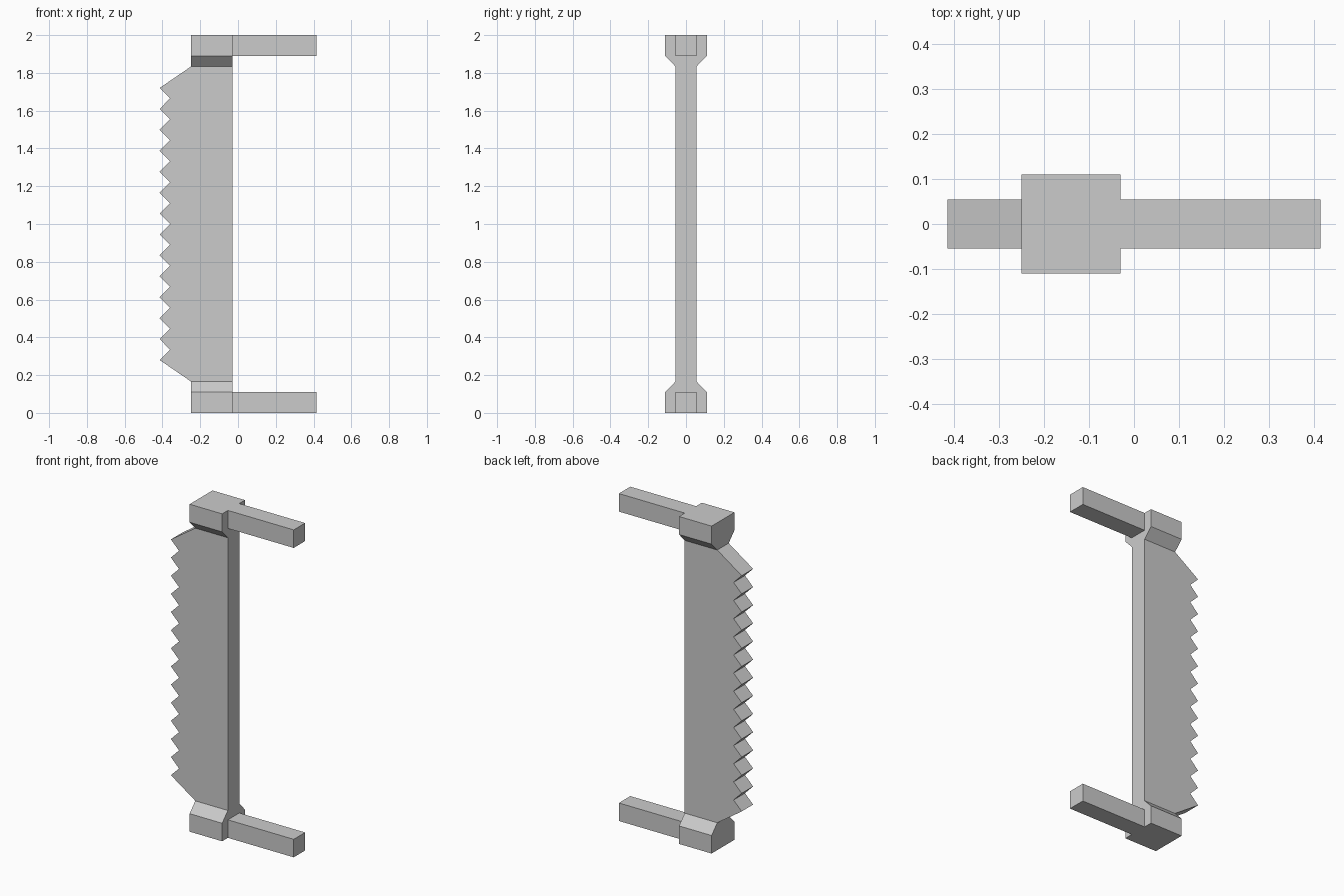
import bpy
import bmesh
from mathutils import Vector

cube = bpy.data.objects.get("Cube")
if cube:
    bpy.data.objects.remove(cube, do_unlink=True)

# Single plain grey material
grey = bpy.data.materials.new("plain_grey")
grey.use_nodes = True
colour = (0.6, 0.6, 0.6, 1)
grey.diffuse_color = colour
grey.node_tree.nodes["Principled BSDF"].inputs["Base Color"].default_value = colour

HALF = 0.055            # half thickness of blade and arms
BACK, SHOULDER = -0.03, -0.25
TIP, VALLEY = -0.415, -0.36
ARM_END = 0.415
BLOCK_H, NECK_H = 0.11, 0.167


def extrude_profile(name, points, offset):
    """Extrude a closed 3D outline along the offset."""
    bm = bmesh.new()
    face = bm.faces.new([bm.verts.new(p) for p in points])
    ext = bmesh.ops.extrude_face_region(bm, geom=[face])
    verts = [g for g in ext["geom"] if isinstance(g, bmesh.types.BMVert)]
    bmesh.ops.translate(bm, verts=verts, vec=Vector(offset))
    bmesh.ops.recalc_face_normals(bm, faces=bm.faces)
    mesh = bpy.data.meshes.new(name)
    bm.to_mesh(mesh)
    bm.free()
    mesh.materials.append(grey)
    obj = bpy.data.objects.new(name, mesh)
    bpy.context.collection.objects.link(obj)
    return obj


# Serrated blade: straight back, sloped shoulders, fourteen teeth
teeth = 14
first, last = 0.28, 1.72
step = (last - first) / (teeth - 1)
outline = [(BACK, 2 - NECK_H), (BACK, NECK_H), (SHOULDER, NECK_H)]
for i in range(teeth):
    z = first + i * step
    outline.append((TIP, z))
    if i < teeth - 1:
        outline.append((VALLEY, z + step / 2))
outline.append((SHOULDER, 2 - NECK_H))
extrude_profile("blade", [(x, -HALF, z) for x, z in outline], (0, 2 * HALF, 0))

# Chamfered end block and handle arm at each end, mirrored in height
block = [(-0.11, 0), (0.11, 0), (0.11, BLOCK_H), (HALF, NECK_H),
         (-HALF, NECK_H), (-0.11, BLOCK_H)]
arm = [(-HALF, 0), (HALF, 0), (HALF, BLOCK_H), (-HALF, BLOCK_H)]
for end in ("lower", "upper"):
    def level(z):
        return z if end == "lower" else 2 - z
    extrude_profile(end + "_block", [(SHOULDER, y, level(z)) for y, z in block],
                    (BACK - SHOULDER, 0, 0))
    extrude_profile(end + "_arm", [(BACK, y, level(z)) for y, z in arm],
                    (ARM_END - BACK, 0, 0))
